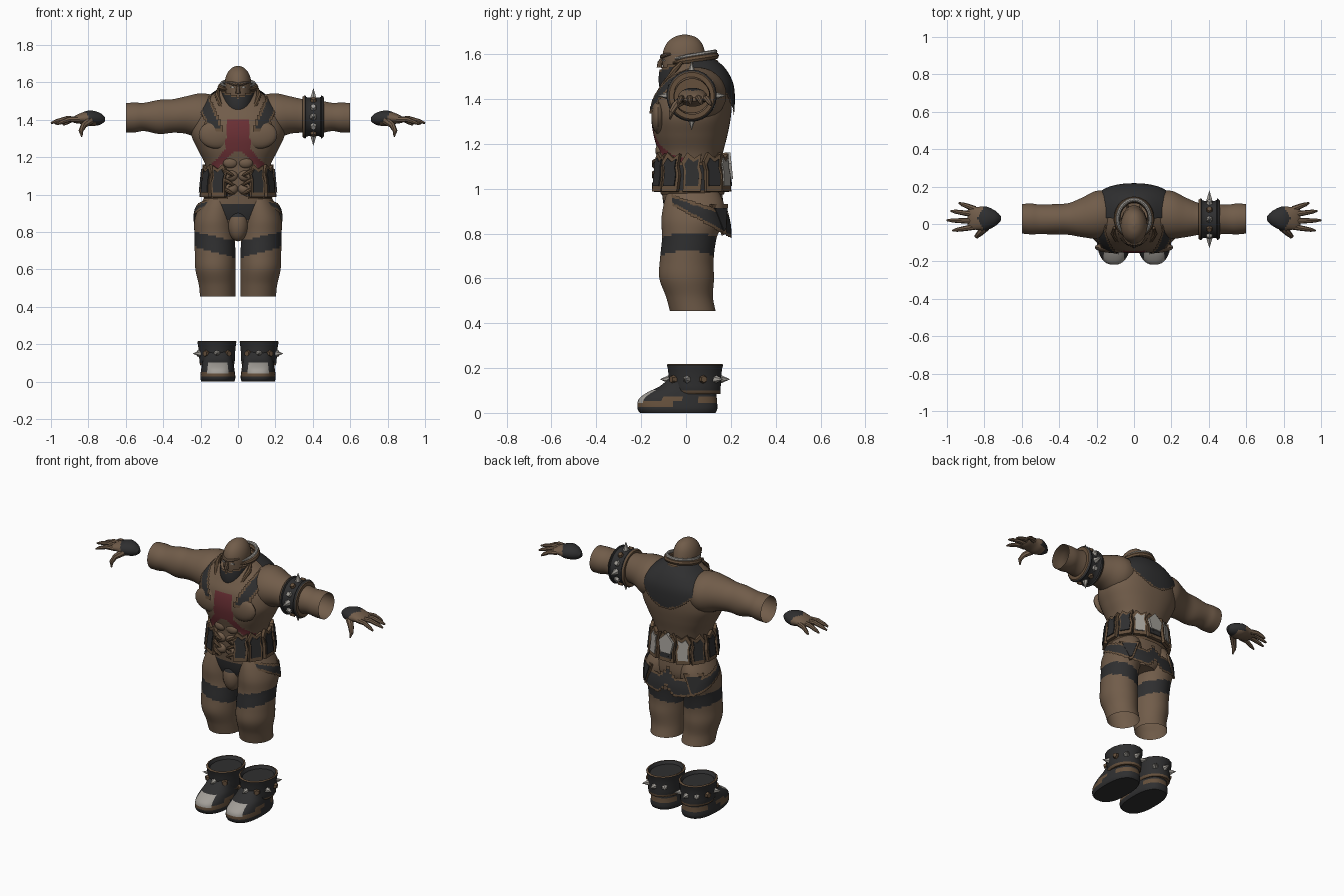
import bpy, bmesh, math
from mathutils import Vector, Matrix

if "Cube" in bpy.data.objects:
    bpy.data.objects.remove(bpy.data.objects["Cube"])

SKIN, DARK, TRIM, RED, STEEL = range(5)
MATS = []
for name, col in [("skin brown", (.165, .108, .068)), ("charcoal leather", (.028, .028, .029)),
                  ("brown trim", (.13, .08, .045)), ("dull red paint", (.15, .03, .036)),
                  ("worn steel", (.36, .34, .31))]:
    m = bpy.data.materials.new(name)
    m.diffuse_color = (*col, 1)
    m.use_nodes = True
    m.node_tree.nodes["Principled BSDF"].inputs["Base Color"].default_value = m.diffuse_color
    MATS.append(m)


def finish(name, bm, mirror=False, smooth=True):
    bmesh.ops.recalc_face_normals(bm, faces=bm.faces)
    me = bpy.data.meshes.new(name)
    bm.to_mesh(me)
    bm.free()
    for m in MATS:
        me.materials.append(m)
    ob = bpy.data.objects.new(name, me)
    bpy.context.collection.objects.link(ob)
    if smooth:
        bpy.ops.object.select_all(action='DESELECT')
        ob.select_set(True)
        bpy.context.view_layer.objects.active = ob
        bpy.ops.object.shade_smooth_by_angle(angle=math.radians(40))
    if mirror:
        ob.modifiers.new("mirror", 'MIRROR').use_mirror_merge = False
    return ob


def catmull(secs, steps):
    out, n = [], len(secs)
    for i in range(n - 1):
        p = [secs[max(0, min(n - 1, i + k))] for k in (-1, 0, 1, 2)]
        for s in range(steps):
            t = s / steps
            out.append([.5 * (2*b + (c-a)*t + (2*a-5*b+4*c-d)*t*t + (3*b-a-3*c+d)*t**3)
                        for a, b, c, d in zip(*p)])
    return out + [list(secs[-1])]


def loft(name, secs, rule=SKIN, axis='z', seg=32, steps=4, power=2.0, caps=(0, 0), mirror=False, bm=None):
    """Sections: (position, centre a, centre b, radius a, radius b); rule gives a face colour or None."""
    bm = bmesh.new()
    rings = []
    for t, ca, cb, ra, rb in catmull(secs, steps):
        ring = []
        for k in range(seg):
            an = 2 * math.pi * (k + .5) / seg
            c, s = math.cos(an), math.sin(an)
            a = ca + ra * math.copysign(abs(c) ** (2 / power), c)
            b = cb + rb * math.copysign(abs(s) ** (2 / power), s)
            ring.append(bm.verts.new((a, b, t) if axis == 'z' else (t, a, b)))
        rings.append(ring)
    for r, q in zip(rings, rings[1:]):
        for k in range(seg):
            j = (k + 1) % seg
            bm.faces.new((r[k], r[j], q[j], q[k]))
    if caps[0]:
        bm.faces.new(rings[0])
    if caps[1]:
        bm.faces.new(rings[-1])
    dead = []
    for f in bm.faces:
        c = f.calc_center_median()
        m = rule(c.x, c.y, c.z) if callable(rule) else rule
        if m is None:
            dead.append(f)
        else:
            f.material_index = m
    bmesh.ops.delete(bm, geom=dead, context='FACES')
    return finish(name, bm, mirror)


def fb(z, rx, front, back, cx=0):
    """Section from front and back depth."""
    return (z, cx, (front + back) / 2, rx, (back - front) / 2)


def tube(name, pts, radii, mat, mirror=False, seg=8):
    bm = bmesh.new()
    pts = [Vector(p) for p in pts]
    rings = []
    for i, p in enumerate(pts):
        d = pts[min(i + 1, len(pts) - 1)] - pts[max(i - 1, 0)]
        q = d.to_track_quat('Z', 'Y')
        rings.append([bm.verts.new(p + q @ Vector((math.cos(a), math.sin(a), 0)) * radii[i])
                      for a in (2 * math.pi * k / seg for k in range(seg))])
    for r, q in zip(rings, rings[1:]):
        for k in range(seg):
            bm.faces.new((r[k], r[(k+1) % seg], q[(k+1) % seg], q[k]))
    bm.faces.new(rings[0])
    bm.faces.new(rings[-1])
    for f in bm.faces:
        f.material_index = mat
    return finish(name, bm, mirror)


def spike(name, pos, direction, r, length, mat, mirror=False, tip=0.0):
    bm = bmesh.new()
    mx = Matrix.Translation(pos) @ Vector(direction).to_track_quat('Z', 'Y').to_matrix().to_4x4()
    bmesh.ops.create_cone(bm, cap_ends=True, segments=6, radius1=r, radius2=r * tip, depth=length,
                          matrix=mx @ Matrix.Translation((0, 0, length / 2)))
    for f in bm.faces:
        f.material_index = mat
    return finish(name, bm, mirror, smooth=False)


def plate(name, profile, pos, out, depth, mat, scale=1.0, mirror=False):
    """Upright polygon prism facing the outward direction."""
    bm = bmesh.new()
    out = Vector(out).normalized()
    u = Vector((-out.y, out.x, 0)).normalized()
    v = out.cross(u)
    vs = [bm.verts.new(Vector(pos) + (u * a + v * b) * scale) for a, b in profile]
    geo = bmesh.ops.extrude_face_region(bm, geom=[bm.faces.new(vs)])
    bmesh.ops.translate(bm, vec=out * depth, verts=[g for g in geo["geom"] if isinstance(g, bmesh.types.BMVert)])
    for f in bm.faces:
        f.material_index = mat
    return finish(name, bm, mirror, smooth=False)


# torso with painted chest mark and dark waist front
TORSO = [fb(.82, .09, -.07, .14), fb(.90, .19, -.095, .165), fb(1.0, .172, -.11, .16),
         fb(1.08, .16, -.12, .15), fb(1.16, .175, -.125, .165), fb(1.24, .215, -.145, .185),
         fb(1.32, .25, -.155, .2), fb(1.40, .245, -.145, .205), fb(1.46, .22, -.115, .2),
         fb(1.51, .17, -.085, .18), fb(1.55, .115, -.06, .15), fb(1.58, .07, -.04, .11)]


def torso_paint(x, y, z):
    ax = abs(x)
    if y < 0:
        if 1.23 < z < 1.40 and ax < .055 + .1 * (1.40 - z):
            return RED
        if 1.12 < z <= 1.25 and abs(ax - .03 - (1.25 - z) * .95) < .028:
            return RED
        if .87 < z < .95 and ax < .14:
            return DARK
    return SKIN


loft("torso", TORSO, torso_paint, seg=112, steps=8, power=2.3, caps=(1, 0))


# shoulder harness: front straps and a broad yoke on the back
def harness_paint(x, y, z):
    ax = abs(x)
    if y < .03:
        g = min(.042 - abs(ax - .12 - (z - 1.35) * .42), z - 1.335)
    else:
        g = min(z - 1.325 - (x / .2) ** 2 * .13, .205 - ax)
    return None if g < 0 else TRIM if g < .014 else DARK


loft("harness", [(z, a, b, ra + .013, rb + .013) for z, a, b, ra, rb in TORSO[5:]],
     harness_paint, seg=112, steps=10, power=2.3)

# pectorals and abdominal muscles
for px, pz, w, d, h in [(.11, 1.32, .10, .03, .075), (.04, 1.17, .04, .022, .03),
                        (.04, 1.10, .04, .024, .03), (.038, 1.03, .038, .026, .03)]:
    bm = bmesh.new()
    yy = -.115 if pz < 1.2 else -.125
    bmesh.ops.create_uvsphere(bm, u_segments=20, v_segments=12, radius=1,
                              matrix=Matrix.Translation((px, yy, pz)) @ Matrix.Diagonal((w, d, h, 1)))
    finish("pectoral" if pz > 1.3 else "abdominal_muscle", bm, True)

# arms, open at the cut
loft("arm", [(.08, .05, 1.42, .11, .10), (.19, .05, 1.42, .13, .122), (.28, .035, 1.425, .105, .10),
             (.35, .027, 1.42, .085, .09), (.42, .025, 1.415, .082, .092), (.50, .025, 1.415, .079, .076),
             (.55, .027, 1.412, .083, .08), (.60, .028, 1.41, .079, .08)], axis='x', mirror=True)


# legs, open at the knee, with a slanted thigh strap
def leg_paint(x, y, z):
    return DARK if .665 + .28 * (x - .03) < z < .755 + .22 * (x - .03) else SKIN


loft("leg", [(.455, .108, .03, .095, .102), (.52, .112, .015, .098, .105), (.60, .12, .003, .108, .122),
             (.68, .122, .003, .109, .12), (.78, .125, .015, .108, .122), (.86, .125, .03, .108, .14),
             (.93, .115, .035, .095, .135), (1.0, .10, .03, .07, .11)], leg_paint, seg=48, steps=9, mirror=True)


# hip wrap sweeping down to the back
def wrap_paint(x, y, z):
    low = .935 - .55 * (y + .08) + max(0, .05 - abs(x)) * (1 if y > 0 else 0)
    high = low + .045 + .22 * (y + .08)
    g = min(z - low, high - z)
    if g < 0 or (y < -.075):
        return None
    return TRIM if g < .014 else DARK


loft("hip_wrap", [fb(1.0, .185, -.10, .17), fb(.92, .232, -.108, .182), (.84, 0, .045, .238, .155),
                  fb(.76, .236, -.10, .205)], wrap_paint, seg=96, steps=16, power=2.3)
for nm, d, m in [("wrap_tail", .012, TRIM), ("wrap_tail_panel", .018, DARK)]:
    plate(nm, [(-.06, .07), (.06, .07), (.02, -.06), (0, -.07)], (.16, .15, .86), (.55, .7, .15), d, m,
          1 if m == TRIM else .75, True)

# codpiece
bm = bmesh.new()
bmesh.ops.create_uvsphere(bm, u_segments=20, v_segments=14, radius=1,
                          matrix=Matrix.Translation((0, -.055, .84)) @ Matrix.Diagonal((.055, .055, .09, 1)))
for f in bm.faces:
    z = f.calc_center_median().z
    f.material_index = DARK if .87 < z < .91 else SKIN
finish("codpiece", bm)

# corset belt with jagged plates
loft("belt", [fb(.975, .18, -.115, .17), fb(1.0, .185, -.122, .175), fb(1.07, .178, -.13, .172),
              fb(1.12, .18, -.128, .175)],
     lambda x, y, z: None if y < 0 and abs(x) < .055 else TRIM if z < .992 or z > 1.105 else DARK,
     seg=64, steps=5, power=2.3)
LEAF = [(-.04, -.085), (.04, -.085), (.047, -.01), (.036, .03), (.044, .085), (.012, .065), (-.02, .09), (-.045, .05),
        (-.035, .01)]
for i, deg in enumerate((-62, -32, 0, 32, 62, 88)):
    a = math.radians(deg)
    c, s = math.cos(a), math.sin(a)
    p = Vector((.178 * math.copysign(abs(c) ** .85, c), .025 + .148 * math.copysign(abs(s) ** .85, s), 1.07))
    o = Vector((c, s, .10))
    plate("belt_plate", LEAF, p, o, .020, TRIM, 1, True)
    plate("belt_plate_inset", LEAF, p, o, .026, STEEL if i == 4 else DARK, .72, True)
# buckle curls beside the bare belly and back ornaments
for z in (1.01, 1.06, 1.11):
    tube("belly_lace", [(.085, -.125, z + .025), (.055, -.142, z + .01), (.025, -.143, z - .01), (.05, -.14, z - .02)],
         [.006, .011, .01, .004], TRIM, True)
plate("back_ornament", [(-.035, -.05), (.035, -.05), (.05, .02), (0, .07), (-.05, .02)], (0, .18, 1.09),
      (0, 1, .1), .025, STEEL)

# head, mask and collar
loft("head", [fb(1.43, .06, -.07, .09), fb(1.5, .07, -.095, .10), fb(1.56, .071, -.105, .092),
              fb(1.61, .07, -.103, .085), fb(1.65, .057, -.085, .07), fb(1.677, .033, -.052, .042),
              fb(1.688, .006, -.012, .0)], seg=32, caps=(0, 1))


def mask_paint(x, y, z):
    top = 1.525 + .35 * abs(x)
    return None if z > top or y > .03 else TRIM if z > top - .012 else DARK


loft("face_mask", [fb(1.42, .045, -.10, .05), fb(1.45, .072, -.118, .05), fb(1.50, .083, -.122, .06),
                   fb(1.57, .09, -.112, .07)], mask_paint, seg=48, steps=7, caps=(1, 0))
for mat, r, dz, nm in [(TRIM, .017, 0, "collar"), (TRIM, .018, -.035, "collar_lower"), (STEEL, .010, .018, "collar_band")]:
    pts = [((.092 - .3 * max(0, dz)) * math.sin(t), .025 - .105 * math.cos(t), 1.575 - .018 * math.cos(t) + dz)
           for t in (math.radians(38 + 284 * k / 24) for k in range(25))]
    tube(nm, pts, [r * min(1, .3 + k / 5, .3 + (24 - k) / 5) for k in range(25)], mat)
tube("cheek_strap", [(.105, -.02, 1.565), (.112, -.05, 1.53), (.095, -.085, 1.48), (.06, -.11, 1.43)],
     [.008, .014, .012, .005], TRIM, True)
tube("brow", [(.0, -.108, 1.588), (.03, -.101, 1.594), (.058, -.07, 1.60)], [.009, .01, .005], SKIN, True)
tube("nose", [(0, -.10, 1.59), (0, -.116, 1.562), (0, -.118, 1.54)], [.007, .011, .013], SKIN)
plate("eye", [(-.012, -.004), (.012, -.004), (.008, .005), (-.008, .005)], (.03, -.098, 1.573), (.35, -1, 0), .005, STEEL, 1, True)

# spiked armband on one arm
loft("armband", [(.345, .025, 1.415, .105, .108), (.36, .025, 1.415, .112, .116), (.372, .025, 1.415, .10, .104),
                 (.435, .025, 1.415, .10, .104), (.446, .025, 1.415, .112, .116), (.46, .025, 1.415, .10, .104)],
     lambda x, y, z: TRIM if x < .352 or x > .455 else DARK, axis='x', steps=3, caps=(1, 1))
for k in range(12):
    a = math.radians(30 * k)
    d = Vector((0, math.cos(a), math.sin(a)))
    p = Vector((.403, .025, 1.415)) + d * .095
    if k % 3 == 0:
        spike("armband_spike", p, d, .021, .06, STEEL)
    else:
        spike("armband_stud", p, d, .02, .02, STEEL if k % 2 else TRIM, tip=.7)

# hands with dark cuffs, fingers and thumb
loft("hand", [(.712, .03, 1.402, .012, .012), (.74, .03, 1.405, .04, .033), (.79, .03, 1.408, .064, .042),
              (.83, .03, 1.408, .062, .032), (.87, .03, 1.402, .058, .02), (.89, .03, 1.398, .045, .008)],
     lambda x, y, z: DARK if x < .76 or (x < .84 - .6 * abs(y - .03) and z > 1.385) else SKIN,
     axis='x', seg=28, steps=5, caps=(1, 1), mirror=True)
for by, tx, ty, tz in [(.08, .935, .112, 1.372), (.05, .98, .07, 1.378), (.015, 1.0, .02, 1.382), (-.015, .97, -.035, 1.375)]:
    b, e = Vector((.85, by, 1.402)), Vector((tx, ty, tz))
    tube("finger", [b, b.lerp(e, .45) + Vector((0, 0, .012)), b.lerp(e, .8) + Vector((0, 0, .006)), e],
         [.016, .014, .011, .005], SKIN, True)
tube("thumb", [(.79, -.015, 1.395), (.825, -.05, 1.37), (.84, -.065, 1.34), (.835, -.072, 1.31)],
     [.022, .017, .013, .005], SKIN, True)


# boots
def boot_paint(x, y, z):
    if y < -.135 and .045 < z < .10 and abs(x - .108) < .055:
        return STEEL
    if z > .028 and ((y < -.06 and z < .05) or (-.10 < y < -.02 and .05 < z < .075) or (y > .05 and .04 < z < .07)):
        return TRIM
    return DARK


loft("boot", [fb(0, .088, -.205, .132, .108), fb(.02, .094, -.217, .14, .108), fb(.06, .09, -.212, .138, .108),
              fb(.09, .085, -.175, .135, .108), fb(.12, .08, -.115, .13, .108), fb(.16, .08, -.07, .13, .108)],
     boot_paint, seg=48, steps=5, power=2.5, caps=(1, 1), mirror=True)
loft("boot_cuff", [(.085, .112, .045, .088, .11), (.10, .112, .042, .096, .115), (.15, .112, .04, .098, .118),
                   (.20, .113, .04, .104, .124), (.214, .113, .04, .106, .128), (.218, .113, .04, .095, .116),
                   (.20, .113, .04, .085, .105)],
     lambda x, y, z: TRIM if z < .097 or z > .215 else DARK, seg=16, steps=2, caps=(1, 1), mirror=True)
for k in range(10):
    a = math.radians(36 * k - 90)
    d = Vector((math.cos(a), math.sin(a), 0))
    p = Vector((.112 + .092 * d.x, .04 + .112 * d.y, .15))
    if d.x < -.6:
        continue
    if k % 2 == 0 or k == 5:
        spike("boot_spike", p, d, .02, .045, STEEL, True)
    else:
        spike("boot_stud", p, d, .021, .02, TRIM, True, .7)
